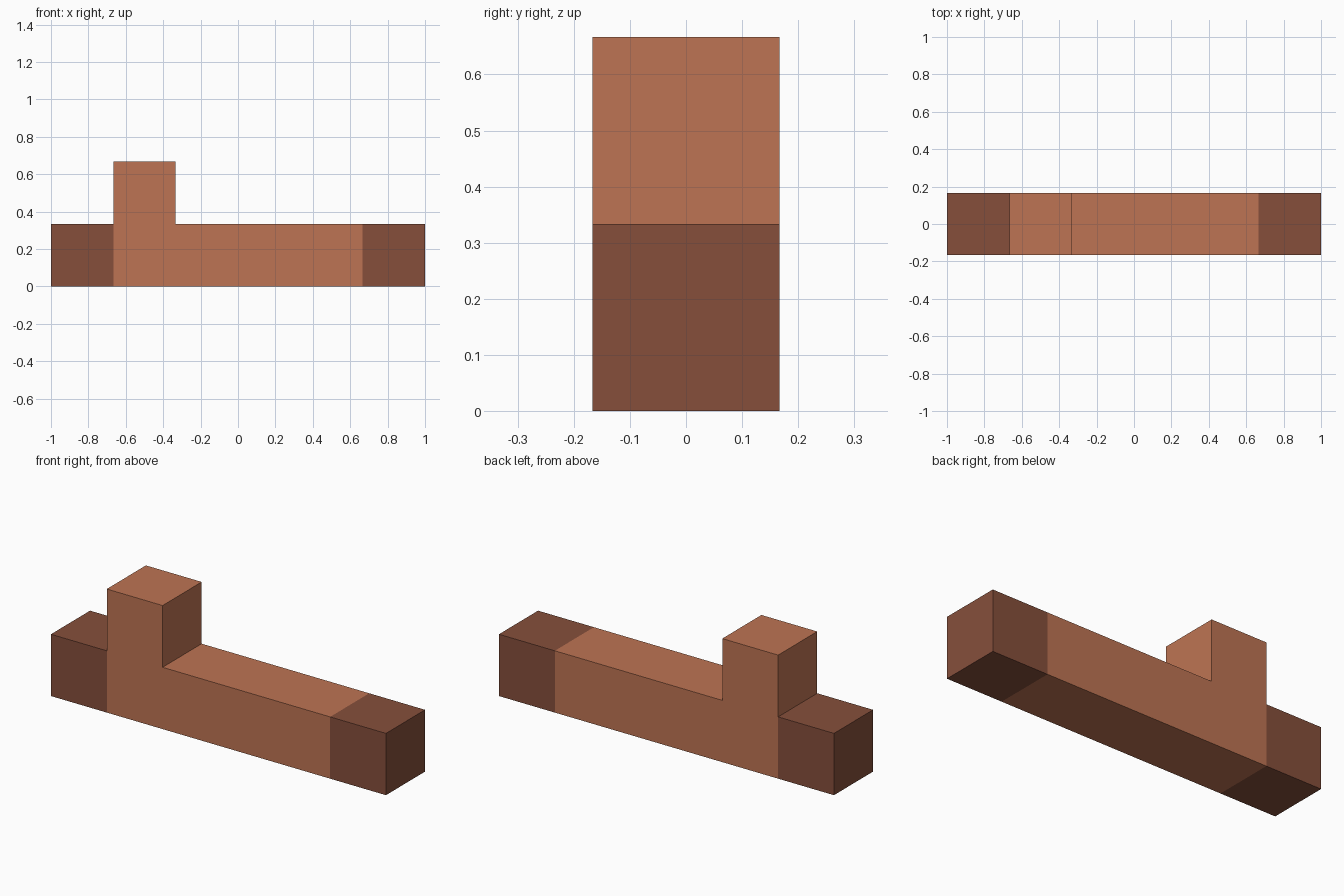
import bpy, bmesh
from mathutils import Matrix, Vector

if "Cube" in bpy.data.objects:
    bpy.data.objects.remove(bpy.data.objects["Cube"])

S = 1 / 3  # edge length of one block


def material(name, rgb):
    m = bpy.data.materials.new(name)
    m.diffuse_color = (*rgb, 1)
    m.use_nodes = True
    m.node_tree.nodes["Principled BSDF"].inputs["Base Color"].default_value = m.diffuse_color
    return m


light = material("light terracotta", (0.515, 0.175, 0.087))
dark = material("dark brown", (0.238, 0.078, 0.044))

# Block layout as (column, row): a bar of six with one block raised on the second
cells = [(i, 0) for i in range(6)] + [(1, 1)]

bm = bmesh.new()
for i, k in cells:
    centre = Vector(((i - 2.5) * S, 0, (k + 0.5) * S))
    made = bmesh.ops.create_cube(bm, size=S, matrix=Matrix.Translation(centre))
    faces = {f for v in made["verts"] for f in v.link_faces}
    hidden = []
    for f in faces:
        # End blocks of the bar are dark
        f.material_index = 1 if i in (0, 5) else 0
        d = f.calc_center_median() - centre
        step = (i + round(d.x / S * 2), k + round(d.z / S * 2))
        if abs(d.y) < 0.01 and step in cells:
            hidden.append(f)
    # Drop faces shared with a neighbouring block
    bmesh.ops.delete(bm, geom=hidden, context="FACES")
bmesh.ops.remove_doubles(bm, verts=bm.verts, dist=0.001)
bmesh.ops.recalc_face_normals(bm, faces=bm.faces)

mesh = bpy.data.meshes.new("stepped_bar")
bm.to_mesh(mesh)
bm.free()
mesh.materials.append(light)
mesh.materials.append(dark)
bar = bpy.data.objects.new("stepped_bar", mesh)
bpy.context.collection.objects.link(bar)
